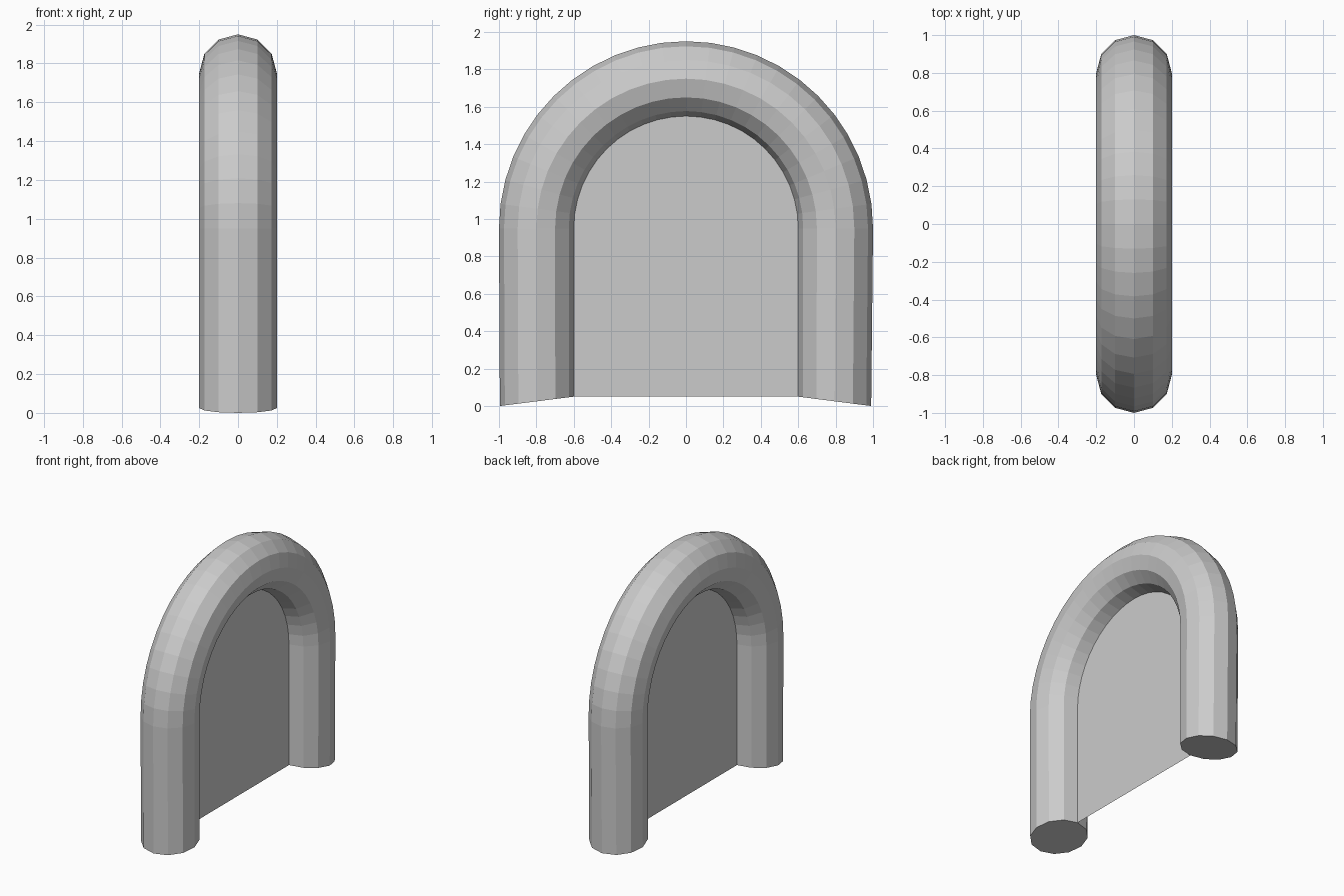
import bpy, bmesh, math

if "Cube" in bpy.data.objects:
    bpy.data.objects.remove(bpy.data.objects["Cube"])

SIDES, STEPS = 12, 24
TUBE_R, ARCH_R, ARCH_Z = 0.2, 0.8, 0.95


def make_object(name, bm):
    mesh = bpy.data.meshes.new(name)
    bm.to_mesh(mesh)
    bm.free()
    obj = bpy.data.objects.new(name, mesh)
    bpy.context.collection.objects.link(obj)
    return obj


# Path as pairs of inner and outer (y, z) points: foot, half circle, foot
stations = [((-0.6, 0.05), (-0.995, 0.0))]
for i in range(STEPS + 1):
    a = math.pi * (1 - i / STEPS)
    stations.append(tuple((r * math.cos(a), ARCH_Z + r * math.sin(a))
                          for r in (ARCH_R - TUBE_R, ARCH_R + TUBE_R)))
stations.append(((0.6, 0.05), (0.99, 0.0)))

# Arched tube: twelve-sided rings bridged along the path, capped at the feet
bm = bmesh.new()
rings = []
for (yi, zi), (yo, zo) in stations:
    ring = []
    for k in range(SIDES):
        t = 2 * math.pi * k / SIDES
        f = (1 + math.cos(t)) / 2
        ring.append(bm.verts.new((TUBE_R * math.sin(t),
                                  yi + (yo - yi) * f, zi + (zo - zi) * f)))
    rings.append(ring)
for a, b in zip(rings, rings[1:]):
    for k in range(SIDES):
        n = (k + 1) % SIDES
        bm.faces.new((a[k], a[n], b[n], b[k]))
bm.faces.new(rings[0])
bm.faces.new(rings[-1])
bmesh.ops.recalc_face_normals(bm, faces=bm.faces)
make_object("arch_tube", bm)

# Flat panel filling the opening, attached along the inner edge of the tube
bm = bmesh.new()
bm.faces.new([bm.verts.new((0, y, z)) for (y, z), _ in reversed(stations)])
make_object("arch_panel", bm)
